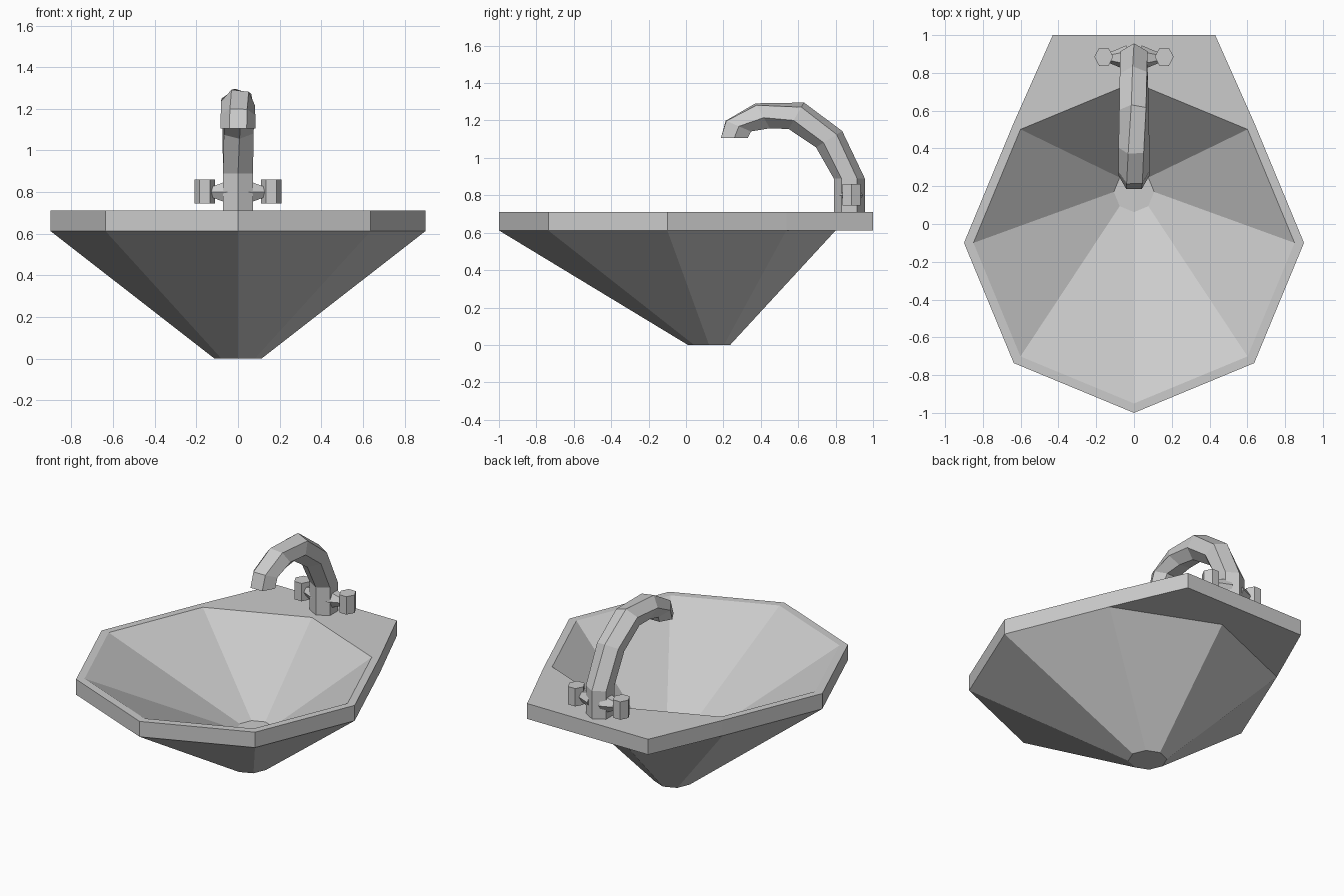
import bpy, bmesh
from math import sin, cos, pi, radians
from mathutils import Vector

if "Cube" in bpy.data.objects:
    bpy.data.objects.remove(bpy.data.objects["Cube"])


def loft(name, rings):
    """Skin a list of closed rings and cap both ends."""
    bm = bmesh.new()
    rows = [[bm.verts.new(p) for p in ring] for ring in rings]
    n = len(rows[0])
    for a, b in zip(rows, rows[1:]):
        for i in range(n):
            j = (i + 1) % n
            bm.faces.new((a[i], a[j], b[j], b[i]))
    bm.faces.new(rows[0])
    bm.faces.new(rows[-1])
    bmesh.ops.remove_doubles(bm, verts=bm.verts, dist=0.0005)
    bmesh.ops.recalc_face_normals(bm, faces=bm.faces)
    mesh = bpy.data.meshes.new(name)
    bm.to_mesh(mesh)
    bm.free()
    obj = bpy.data.objects.new(name, mesh)
    bpy.context.collection.objects.link(obj)
    return obj


def basin_ring(r, cy, z, deck=False):
    """Octagon with its back corner doubled, or pulled out into the tap deck."""
    pts = []
    for k in range(8):
        a = -pi / 2 + k * pi / 4
        p = Vector((r * cos(a), cy + r * sin(a), z))
        if k == 4:
            pts += [Vector((0.43, 1, z)), Vector((-0.43, 1, z))] if deck else [p, p.copy()]
        else:
            pts.append(p)
    return pts


# Basin: outer bowl, flat rim with deck, inner bowl
loft("basin", [
    basin_ring(0.113, 0.123, 0),
    basin_ring(0.9, -0.1, 0.612),
    basin_ring(0.9, -0.1, 0.612, True),
    basin_ring(0.9, -0.1, 0.711, True),
    basin_ring(0.85, -0.1, 0.711),
    basin_ring(0.107, 0.17, 0.22),
])

# Spout: hexagonal tube, (y, z, tilt of ring, twist of section)
path = [(0.873, 0.70, 0, 0), (0.873, 0.89, 0, 0), (0.765, 1.10, 32, 5),
        (0.59, 1.225, 60, 10), (0.41, 1.225, 120, 22),
        (0.28, 1.17, 157, 28), (0.258, 1.106, 180, 30)]
rings = []
for y, z, tilt, twist in path:
    out = Vector((0, cos(radians(tilt)), sin(radians(tilt))))
    ring = []
    for k in range(6):
        a = radians(twist) + k * pi / 3
        ring.append(Vector((0, y, z)) + 0.083 * (cos(a) * out - sin(a) * Vector((1, 0, 0))))
    rings.append(ring)
loft("spout", rings)

# Tap handles and their tapered stems
for side, label in ((-1, "left"), (1, "right")):
    hexa = [(cos(k * pi / 3), sin(k * pi / 3)) for k in range(6)]
    loft(label + "_handle", [[(side * 0.16 + 0.05 * c, 0.885 + 0.055 * s, z) for c, s in hexa]
                             for z in (0.745, 0.86)])
    loft(label + "_stem", [[(side * x, 0.88 + r * c, 0.80 + r * s) for c, s in hexa]
                           for x, r in ((0.04, 0.066), (0.13, 0.028))])
